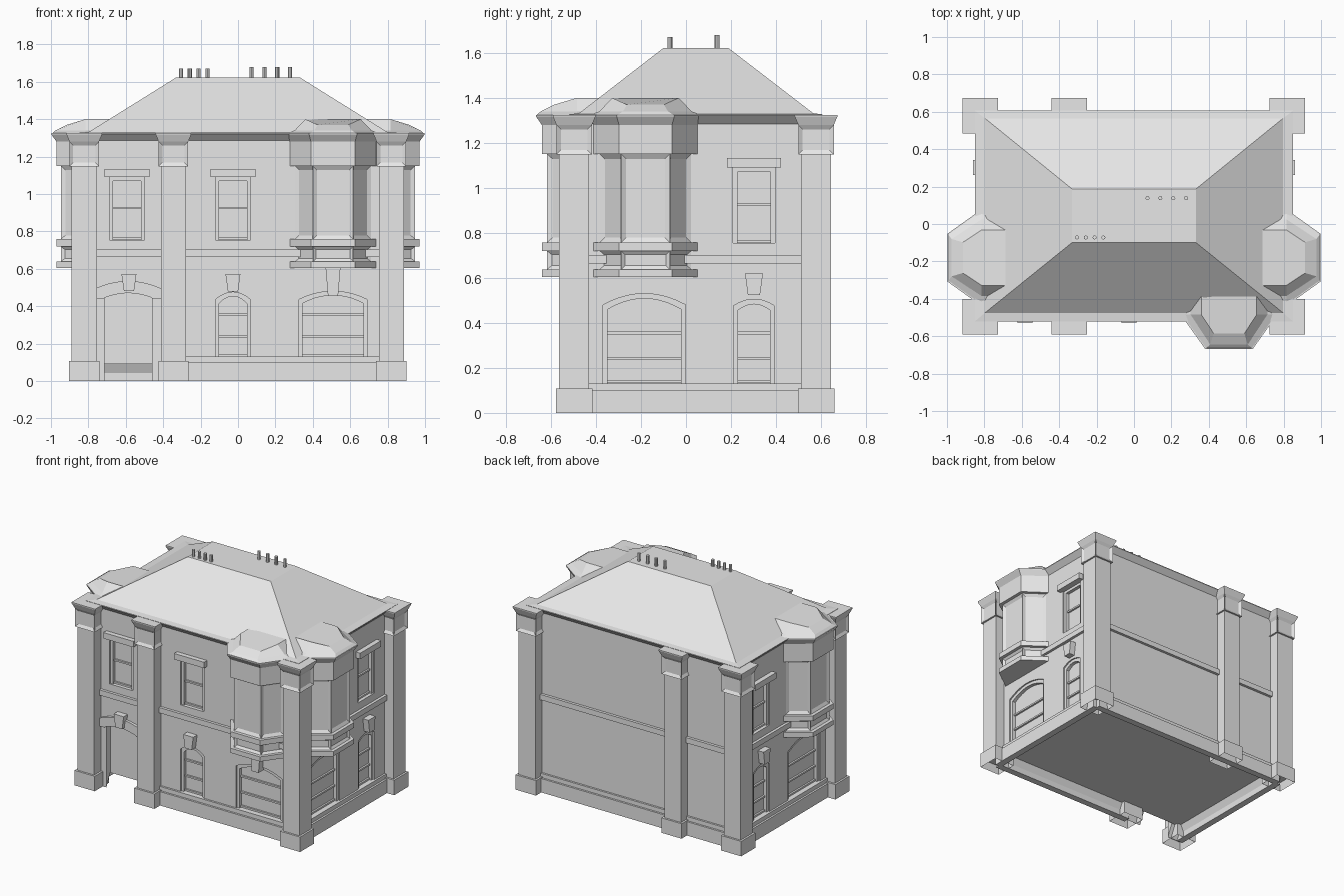
import bpy, bmesh
from mathutils import Vector

cube = bpy.data.objects.get("Cube")
if cube:
    bpy.data.objects.remove(cube)

stone = bpy.data.materials.new("pale_grey_stone")
stone.use_nodes = True
stone.diffuse_color = (0.8, 0.8, 0.8, 1)
stone.node_tree.nodes["Principled BSDF"].inputs["Base Color"].default_value = (0.8, 0.8, 0.8, 1)

WX, FRONT, BACK = 0.815, -0.485, 0.57      # wall planes


def place(side, u, d, z):
    """Wall coordinates: u along the wall, d outwards from it, z up."""
    return Vector({"front": (u, FRONT - d, z), "back": (u, BACK + d, z),
                   "left": (WX + d, u, z), "right": (-WX - d, u, z)}[side])


def finish(name, bm):
    bmesh.ops.recalc_face_normals(bm, faces=bm.faces)
    mesh = bpy.data.meshes.new(name)
    bm.to_mesh(mesh)
    bm.free()
    mesh.materials.append(stone)
    obj = bpy.data.objects.new(name, mesh)
    bpy.context.collection.objects.link(obj)
    return obj


def loft(name, rings, panels=(), hollow=None):
    """Skin stacked rings; panels lists (level, border) to recess, hollow is (rim, height)."""
    bm = bmesh.new()
    loops = [[bm.verts.new(p) for p in ring] for ring in rings]
    n = len(loops[0])
    levels = [[bm.faces.new((a[i], a[(i + 1) % n], b[(i + 1) % n], b[i])) for i in range(n)]
              for a, b in zip(loops, loops[1:])]
    bottom = bm.faces.new(loops[0][::-1])
    bm.faces.new(loops[-1])
    bmesh.ops.recalc_face_normals(bm, faces=bm.faces)
    for level, border in panels:
        bmesh.ops.inset_individual(bm, faces=levels[level], thickness=border, depth=-0.012)
    if hollow:
        bmesh.ops.inset_individual(bm, faces=[bottom], thickness=hollow[0], depth=0)
        for v in bottom.verts:
            v.co.z += hollow[1]
    return finish(name, bm)


def rect(x0, x1, y0, y1, z):
    return [(x0, y0, z), (x1, y0, z), (x1, y1, z), (x0, y1, z)]


def wall_rect(off, z):
    return rect(-WX - off, WX + off, FRONT - off, BACK + off, z)


def prism(name, side, outline, d0, d1):
    bm = bmesh.new()
    a, b = ([bm.verts.new(place(side, u, d, z)) for u, z in outline] for d in (d0, d1))
    bm.faces.new(a)
    bm.faces.new(b[::-1])
    for i in range(len(a)):
        j = (i + 1) % len(a)
        bm.faces.new((a[i], b[i], b[j], a[j]))
    return finish(name, bm)


def box(u0, u1, z0, z1):
    return [(u0, z0), (u1, z0), (u1, z1), (u0, z1)]


def arch(u, hw, z0, spring, crown, n=10):
    ts = [1 - 2 * i / n for i in range(n + 1)]
    top = [(u + hw * t, spring + (crown - spring) * (1 - t * t)) for t in ts]
    return [(u + hw, z0)] + top + [(u - hw, z0)]


# Main walls, with an open underside
walls = loft("walls", [wall_rect(0, 0), wall_rect(0, 1.29)], hollow=(0.06, 0.09))


def cut(side, outline, depth):
    cutter = prism("cutter", side, outline, -depth, 0.1)
    cutter.hide_render = True
    mod = walls.modifiers.new("opening", "BOOLEAN")
    mod.operation, mod.solver, mod.object = "DIFFERENCE", "EXACT", cutter
    bpy.context.view_layer.objects.active = walls
    bpy.ops.object.modifier_apply(modifier=mod.name)
    bpy.data.objects.remove(cutter)


def keystone(side, u, z0, z1):
    prism(side + "_keystone", side,
          [(u - 0.027, z0), (u + 0.027, z0), (u + 0.04, z1), (u - 0.04, z1)], -0.01, 0.045)


def window(side, u, hw, z0, spring, crown, bars, n=10):
    """Recessed opening with a frame, a bottom rail and glazing bars."""
    outer = arch(u, hw, z0, spring, crown, n)
    cut(side, outer, 0.035)
    inner = arch(u, hw - 0.02, z0, spring - 0.02, crown - 0.022, n)
    prism(side + "_window_frame", side, outer + inner[::-1], -0.04, -0.01)
    for z in [z0 + 0.008] + bars:
        prism(side + "_window_bar", side, box(u - hw + 0.01, u + hw - 0.01, z - 0.006, z + 0.006),
              -0.04, -0.022)


def upper_window(side, u):
    window(side, u, 0.094, 0.755, 1.09, 1.09, [0.925], 1)
    prism(side + "_lintel", side, box(u - 0.12, u + 0.12, 1.09, 1.133), -0.01, 0.035)


# Windows and keystones
BARS = [0.24, 0.355]
window("front", -0.027, 0.094, 0.13, 0.435, 0.475, BARS)
window("front", 0.508, 0.183, 0.13, 0.435, 0.48, BARS)
keystone("front", -0.027, 0.478, 0.573)
keystone("front", 0.508, 0.455, 0.61)
for u in (-0.593, -0.027):
    upper_window("front", u)
for side in ("left", "right"):
    window(side, -0.185, 0.183, 0.13, 0.48, 0.53, BARS)
    window(side, 0.302, 0.092, 0.13, 0.475, 0.505, BARS)
    keystone(side, 0.302, 0.525, 0.62)
    upper_window(side, 0.302)

# Doorway with arched hood
cut("front", arch(-0.587, 0.126, -0.05, 0.445, 0.47), 0.045)
prism("door_hood", "front", arch(-0.587, 0.175, 0.44, 0.495, 0.535)
      + arch(-0.587, 0.126, 0.44, 0.445, 0.47)[::-1], -0.01, 0.02)
keystone("front", -0.583, 0.48, 0.573)

# Plinth and string course
for side, u0, u1 in (("front", -0.345, WX), ("back", -WX, WX),
                     ("left", FRONT, BACK), ("right", FRONT, BACK)):
    prism(side + "_plinth", side, box(u0, u1, 0, 0.1), -0.02, 0.028)
    prism(side + "_plinth_cap", side, box(u0, u1, 0.1, 0.13), -0.02, 0.014)
loft("string_course", [wall_rect(0.02, 0.663), wall_rect(0.02, 0.702)])

# Cornice and hipped roof with a flat top
loft("roof", [wall_rect(0, 1.285), wall_rect(0.036, 1.322), wall_rect(0.036, 1.327),
              rect(-0.797, 0.797, -0.475, 0.565, 1.332),
              rect(-0.332, 0.332, -0.1, 0.188, 1.622)])

# Pillars
PILLAR = [(0.081, 0), (0.081, 0.108), (0.067, 0.108), (0.067, 1.148), (0.079, 1.148),
          (0.079, 1.28), (0.095, 1.318), (0.095, 1.325)]
for name, y in (("front", -0.497), ("back", 0.578)):
    for x in (-0.822, -0.345, 0.82):
        loft(name + "_pillar", [rect(x - r, x + r, y - r, y + r, z) for r, z in PILLAR],
             panels=[(4, 0.028)], hollow=(0.015, 0.06))


# Bay windows
def bay(side, u):
    def ring(d, hf, hw, z, z_out=None, back=-0.03):
        half = [(hw, back, z), (hw, 0, z), (hf, d, z_out or z)]
        pts = half + [(-a, b, c) for a, b, c in half[::-1]]
        return [place(side, u + a, b, c) for a, b, c in pts]

    body, band, cap = (0.132, 0.108, 0.203), (0.156, 0.118, 0.23), (0.182, 0.128, 0.258)
    steps = [(band, 0.604), (band, 0.638), (body, 0.638), (body, 0.72), (band, 0.72),
             (band, 0.758), (body, 0.758), (body, 1.15), (band, 1.15), (band, 1.28),
             (cap, 1.318), (cap, 1.325)]
    loft(side + "_bay", [ring(*s, z) for s, z in steps], panels=[(2, 0.024), (6, 0.03)])
    loft(side + "_bay_roof", [ring(*cap, 1.322, back=-0.13), ring(0.16, 0.1, 0.205, 1.34, back=-0.13),
                              ring(0.1, 0.082, 0.148, 1.4, 1.37, back=-0.13)])


bay("front", 0.508)
bay("left", -0.18)
bay("right", -0.18)

# Chimney pots
for name, x0, step, y, top in (("front", -0.305, 0.047, -0.072, 1.67),
                               ("back", 0.072, 0.069, 0.138, 1.68)):
    for i in range(4):
        bpy.ops.mesh.primitive_cylinder_add(vertices=8, radius=0.011, depth=top - 1.6,
                                            location=(x0 + i * step, y, (top + 1.6) / 2))
        pot = bpy.context.object
        pot.name = name + "_chimney_pot"
        pot.data.materials.append(stone)
